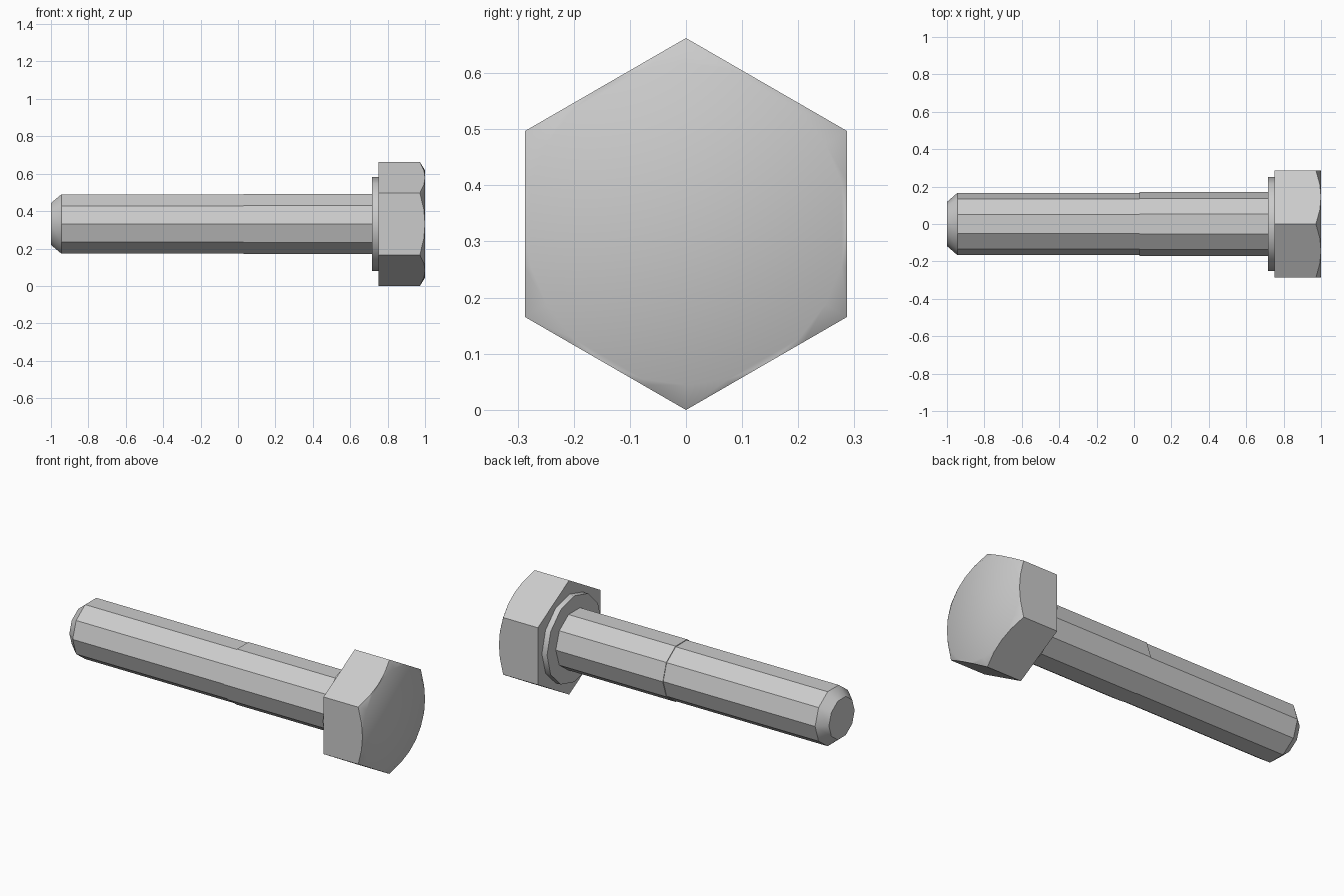
import bpy
import bmesh
import math

if "Cube" in bpy.data.objects:
    bpy.data.objects.remove(bpy.data.objects["Cube"], do_unlink=True)

AXIS_Z = 0.331          # height of the bolt's centre line
FLAT = 0.287            # centre to flat side of the head
HEAD_BACK = 0.75
CHAMFER_SLOPE = 0.62    # chamfer depth per unit of radius

steel = bpy.data.materials.new("grey steel")
steel.use_nodes = True
steel.diffuse_color = (0.6, 0.6, 0.6, 1)
steel.node_tree.nodes["Principled BSDF"].inputs["Base Color"].default_value = (0.6, 0.6, 0.6, 1)


def point(x, r, a):
    return (x, r * math.cos(a), AXIS_Z + r * math.sin(a))


def finish(name, bm):
    bmesh.ops.remove_doubles(bm, verts=bm.verts, dist=0.0005)
    bmesh.ops.recalc_face_normals(bm, faces=bm.faces)
    mesh = bpy.data.meshes.new(name)
    bm.to_mesh(mesh)
    bm.free()
    mesh.materials.append(steel)
    obj = bpy.data.objects.new(name, mesh)
    bpy.context.collection.objects.link(obj)
    bpy.ops.object.select_all(action='DESELECT')
    obj.select_set(True)
    bpy.context.view_layer.objects.active = obj
    bpy.ops.object.shade_smooth_by_angle(angle=math.radians(33))
    return obj


def turned(name, profile, sides):
    """Closed solid of (x, radius) rings around the bolt axis."""
    bm = bmesh.new()
    rings = [[bm.verts.new(point(x, r, math.tau * i / sides)) for i in range(sides)]
             for x, r in profile]
    for a, b in zip(rings, rings[1:]):
        for i in range(sides):
            j = (i + 1) % sides
            bm.faces.new((a[i], a[j], b[j], b[i]))
    bm.faces.new(rings[0])
    bm.faces.new(rings[-1])
    return finish(name, bm)


# Threaded end with its chamfered tip, plain shank and washer face
turned("threaded_end", [(-1, 0.118), (-0.945, 0.166), (0.03, 0.166)], 10)
turned("plain_shank", [(0.03, 0.17), (0.72, 0.17)], 10)
turned("washer_face", [(0.717, 0.25), (HEAD_BACK, 0.25)], 12)

# Hexagonal head, its outer corners cut by a cone
bm = bmesh.new()
STEPS = 4
count = 6 * STEPS
back, arc, cap = [], [], []
for i in range(count):
    a = math.radians(30) + math.tau * i / count
    off = math.radians(60 / STEPS * (i % STEPS) - 30)
    r = FLAT / math.cos(off)
    if i % STEPS == 0:
        back.append(bm.verts.new(point(HEAD_BACK, r, a)))
    arc.append(bm.verts.new(point(1 - (r - FLAT) * CHAMFER_SLOPE, r, a)))
    # At the middle of each flat the chamfer runs out to nothing
    middle = i % STEPS == STEPS // 2
    cap.append(arc[-1] if middle else bm.verts.new(point(1, FLAT, a)))
for s in range(6):
    edge = [arc[(s * STEPS + k) % count] for k in range(STEPS + 1)]
    bm.faces.new([back[(s + 1) % 6], back[s]] + edge)
for i in range(count):
    j = (i + 1) % count
    corners = list(dict.fromkeys((arc[i], arc[j], cap[j], cap[i])))
    bm.faces.new(corners)
bm.faces.new(back)
bm.faces.new(cap)
finish("hex_head", bm)
